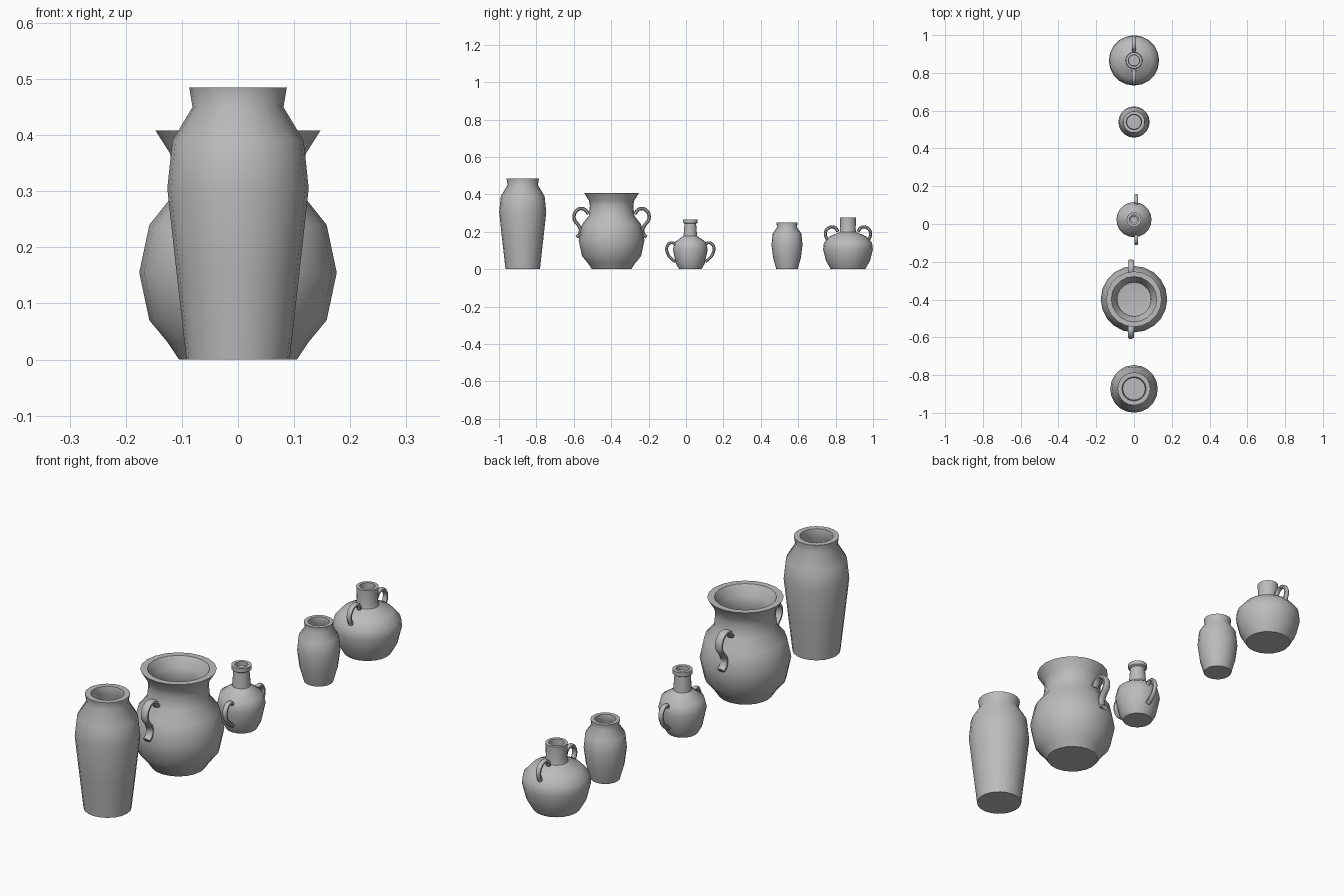
import bpy, bmesh, math
from mathutils import Vector

cube = bpy.data.objects.get("Cube")
if cube:
    bpy.data.objects.remove(cube, do_unlink=True)

clay = bpy.data.materials.new("grey clay")
clay.use_nodes = True
CLAY = (0.5, 0.5, 0.5, 1)
clay.diffuse_color = CLAY
clay.node_tree.nodes["Principled BSDF"].inputs["Base Color"].default_value = CLAY


def finish(name, bm, angle):
    bmesh.ops.recalc_face_normals(bm, faces=bm.faces)
    mesh = bpy.data.meshes.new(name)
    bm.to_mesh(mesh)
    bm.free()
    mesh.materials.append(clay)
    obj = bpy.data.objects.new(name, mesh)
    bpy.context.collection.objects.link(obj)
    bpy.ops.object.select_all(action='DESELECT')
    obj.select_set(True)
    bpy.context.view_layer.objects.active = obj
    bpy.ops.object.shade_smooth_by_angle(angle=math.radians(angle))
    return obj


def pot(name, y, outer, wall, sides=20):
    """Lathe an outer profile of (radius, height), then the hollow inside."""
    inner = [(r - wall, max(z, wall)) for r, z in reversed(outer)]
    profile = outer + inner
    bm = bmesh.new()
    rings = []
    for r, z in profile:
        rings.append([bm.verts.new((r * math.cos(a), y + r * math.sin(a), z))
                      for a in (math.tau * i / sides for i in range(sides))])
    for low, high in zip(rings, rings[1:]):
        for i in range(sides):
            j = (i + 1) % sides
            bm.faces.new((low[i], low[j], high[j], high[i]))
    bm.faces.new(rings[0])
    bm.faces.new(rings[-1])
    return finish(name, bm, 45)


def smooth_path(points, steps=4):
    """Catmull-Rom curve through the points."""
    p = [Vector(q) for q in points]
    p = [2 * p[0] - p[1]] + p + [2 * p[-1] - p[-2]]
    path = []
    for a, b, c, d in zip(p, p[1:], p[2:], p[3:]):
        for k in range(steps):
            t = k / steps
            path.append(0.5 * (2 * b + (c - a) * t + (2 * a - 5 * b + 4 * c - d) * t * t
                               + (3 * b - a - 3 * c + d) * t ** 3))
    return path + [p[-2]]


def handles(name, x, y, points, width, thick):
    """Sweep an oval strap along a (radius, height) path on both sides."""
    path = smooth_path(points)
    for label, side in (("front", -1), ("back", 1)):
        bm = bmesh.new()
        rings = []
        for i, p in enumerate(path):
            along = (path[min(i + 1, len(path) - 1)] - path[max(i - 1, 0)]).normalized()
            ring = []
            for k in range(8):
                a = math.tau * (k + 0.5) / 8
                q = p + Vector((-along.y, along.x)) * math.sin(a) * thick / 2
                ring.append(bm.verts.new((x + math.cos(a) * width / 2, y + side * q.x, q.y)))
            rings.append(ring)
        for a, b in zip(rings, rings[1:]):
            for k in range(8):
                j = (k + 1) % 8
                bm.faces.new((a[k], a[j], b[j], b[k]))
        bm.faces.new(rings[0])
        bm.faces.new(rings[-1])
        finish(f"{name}_{label}", bm, 50)


# Tall vase
pot("tall_vase", -0.873, [(0.092, 0), (0.109, 0.15), (0.126, 0.305), (0.117, 0.39),
                          (0.081, 0.45), (0.087, 0.485)], 0.023)

# Wide pot with flared mouth and curled handles
pot("wide_pot", -0.398, [(0.105, 0), (0.125, 0.03), (0.158, 0.07), (0.176, 0.155),
                         (0.158, 0.24), (0.122, 0.285), (0.116, 0.34), (0.121, 0.367),
                         (0.147, 0.408)], 0.027)
handles("wide_pot_handle", -0.017, -0.398,
        [(0.124, 0.295), (0.143, 0.319), (0.172, 0.323), (0.197, 0.3), (0.199, 0.265),
         (0.178, 0.236), (0.166, 0.21), (0.172, 0.185), (0.188, 0.172)], 0.034, 0.02)

# Small jug with narrow neck and collar
pot("small_jug", 0.023, [(0.06, 0), (0.077, 0.03), (0.093, 0.105), (0.083, 0.145),
                         (0.036, 0.178), (0.031, 0.243), (0.039, 0.248),
                         (0.039, 0.265)], 0.014)
handles("small_jug_handle", 0.012, 0.023,
        [(0.078, 0.13), (0.094, 0.141), (0.115, 0.136), (0.127, 0.11),
         (0.118, 0.077), (0.1, 0.055), (0.08, 0.04)], 0.022, 0.017)

# Small vase
pot("small_vase", 0.54, [(0.057, 0), (0.074, 0.06), (0.083, 0.13), (0.077, 0.19),
                         (0.053, 0.225), (0.057, 0.25)], 0.016)

# Round jug with shoulder handles
pot("round_jug", 0.866, [(0.092, 0), (0.118, 0.045), (0.133, 0.105), (0.129, 0.14),
                         (0.098, 0.175), (0.045, 0.198), (0.041, 0.215),
                         (0.043, 0.275)], 0.013)
handles("round_jug_handle", 0, 0.866,
        [(0.054, 0.2), (0.066, 0.22), (0.09, 0.226), (0.114, 0.212),
         (0.121, 0.185), (0.11, 0.155)], 0.022, 0.018)
